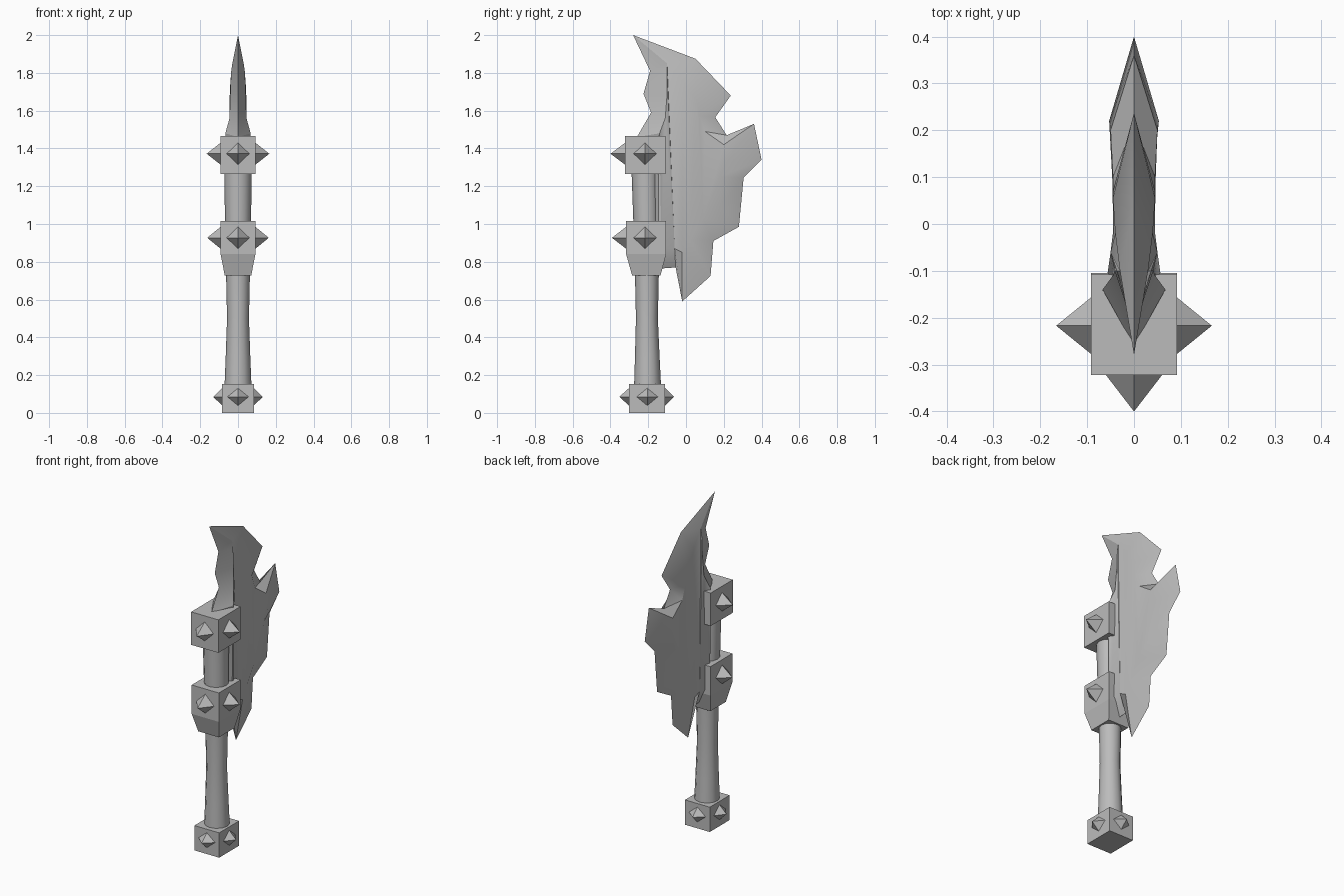
import bpy
import bmesh
import math
from mathutils import Vector

cube = bpy.data.objects.get("Cube")
if cube:
    bpy.data.objects.remove(cube, do_unlink=True)

grey = bpy.data.materials.new("stone grey")
grey.use_nodes = True
GREY = (0.5, 0.5, 0.5, 1)
grey.diffuse_color = GREY
grey.node_tree.nodes["Principled BSDF"].inputs["Base Color"].default_value = GREY


def finish(name, bm, smooth_angle=None):
    bmesh.ops.recalc_face_normals(bm, faces=bm.faces)
    mesh = bpy.data.meshes.new(name)
    bm.to_mesh(mesh)
    bm.free()
    mesh.materials.append(grey)
    obj = bpy.data.objects.new(name, mesh)
    bpy.context.collection.objects.link(obj)
    if smooth_angle:
        bpy.ops.object.select_all(action='DESELECT')
        obj.select_set(True)
        bpy.context.view_layer.objects.active = obj
        bpy.ops.object.shade_smooth_by_angle(angle=math.radians(smooth_angle))
    return obj


def loft(name, rings, smooth_angle=None):
    """Skin a list of equal-length point rings and cap both ends."""
    bm = bmesh.new()
    rows = [[bm.verts.new(p) for p in ring] for ring in rings]
    n = len(rows[0])
    for a, b in zip(rows, rows[1:]):
        for i in range(n):
            j = (i + 1) % n
            bm.faces.new((a[i], a[j], b[j], b[i]))
    bm.faces.new(rows[0])
    bm.faces.new(rows[-1])
    return finish(name, bm, smooth_angle)


def rect(hx, y0, y1, z):
    return [(-hx, y0, z), (hx, y0, z), (hx, y1, z), (-hx, y1, z)]


def spike(name, centre, direction, length, width, height):
    """Four-sided pyramid on a diamond base, pointing along direction."""
    c, d = Vector(centre), Vector(direction)
    side, up = d.cross(Vector((0, 0, 1))) * width, Vector((0, 0, height))
    bm = bmesh.new()
    base = [bm.verts.new(c + o) for o in (side, up, -side, -up)]
    tip = bm.verts.new(c + d * length)
    bm.faces.new(base)
    for i in range(4):
        bm.faces.new((base[i], base[(i + 1) % 4], tip))
    finish(name, bm)


# Handle: gently waisted round shaft (z, radius, y centre)
SIDES = 12
profile = [(0.1, .073, -.203), (0.3, .065, -.205), (0.5, .058, -.207),
           (0.73, .063, -.207), (1.02, .069, -.21), (1.3, .073, -.216)]
loft("handle", [[(r * math.cos(math.tau * i / SIDES),
                  y + r * math.sin(math.tau * i / SIDES), z)
                 for i in range(SIDES)] for z, r, y in profile], 40)

# Square collars and pommel
loft("upper_collar", [rect(.092, -.322, -.108, 1.265),
                      rect(.092, -.322, -.108, 1.467)])
loft("lower_collar", [rect(.07, -.285, -.135, .727),
                      rect(.092, -.317, -.105, .84),
                      rect(.092, -.317, -.105, 1.017)])
loft("pommel", [rect(.084, -.302, -.11, 0), rect(.084, -.302, -.11, .152)])

# Studs: name, z, half width, front y, centre y, length, base width, base height
studs = [("upper_collar", 1.372, .092, -.322, -.217, .074, .06, .058),
         ("lower_collar", .927, .092, -.317, -.217, .071, .06, .058),
         ("pommel", .085, .084, -.302, -.205, .047, .056, .046)]
for name, z, hx, front, mid, length, w, h in studs:
    spike(name + "_front_spike", (0, front, z), (0, -1, 0), length + .004, w, h)
    for label, s in (("left", 1), ("right", -1)):
        spike(f"{name}_{label}_spike", (s * hx, mid, z), (s, 0, 0), length, w, h)
spike("pommel_back_spike", (0, -.11, .085), (0, 1, 0), .047, .056, .046)

# Blade: sharp outline on the centre plane (y, z) paired with
# the raised shoulder of its cheek (y, z, half thickness)
blade = [
    ((-.28, 2.0), (-.10, 1.85, .03)),
    ((.05, 1.875), (-.02, 1.76, .04)),
    ((.237, 1.68), (.055, 1.655, .045)),
    ((.155, 1.565), (.07, 1.575, .045)),
    ((.215, 1.47), (.10, 1.49, .045)),
    ((.36, 1.53), (.20, 1.42, .05)),
    ((.40, 1.34), (.22, 1.34, .053)),
    ((.305, 1.245), (.18, 1.25, .049)),
    ((.28, .985), (.18, 1.10, .046)),
    ((.145, .91), (.09, 1.03, .046)),
    ((.13, .725), (.02, .92, .045)),
    ((-.02, .59), (-.02, .85, .045)),
    ((-.055, .77), (-.06, .87, .05)),
    ((-.125, .765), (-.13, .87, .06)),
    ((-.21, .95), (-.145, 1.0, .062)),
    ((-.21, 1.40), (-.145, 1.42, .067)),
    ((-.26, 1.46), (-.14, 1.48, .067)),
    ((-.185, 1.59), (-.11, 1.56, .045)),
    ((-.225, 1.69), (-.10, 1.69, .041)),
    ((-.19, 1.81), (-.10, 1.80, .037)),
]
bm = bmesh.new()
edge = [bm.verts.new((0, y, z)) for (y, z), _ in blade]
cheeks = []
for s in (1, -1):
    inner = [bm.verts.new((s * x, y, z)) for _, (y, z, x) in blade]
    for i in range(len(edge)):
        j = (i + 1) % len(edge)
        bm.faces.new((edge[i], edge[j], inner[j], inner[i]))
    cheeks.append(bm.faces.new(inner))
bmesh.ops.triangulate(bm, faces=cheeks)
finish("blade", bm, 30)
